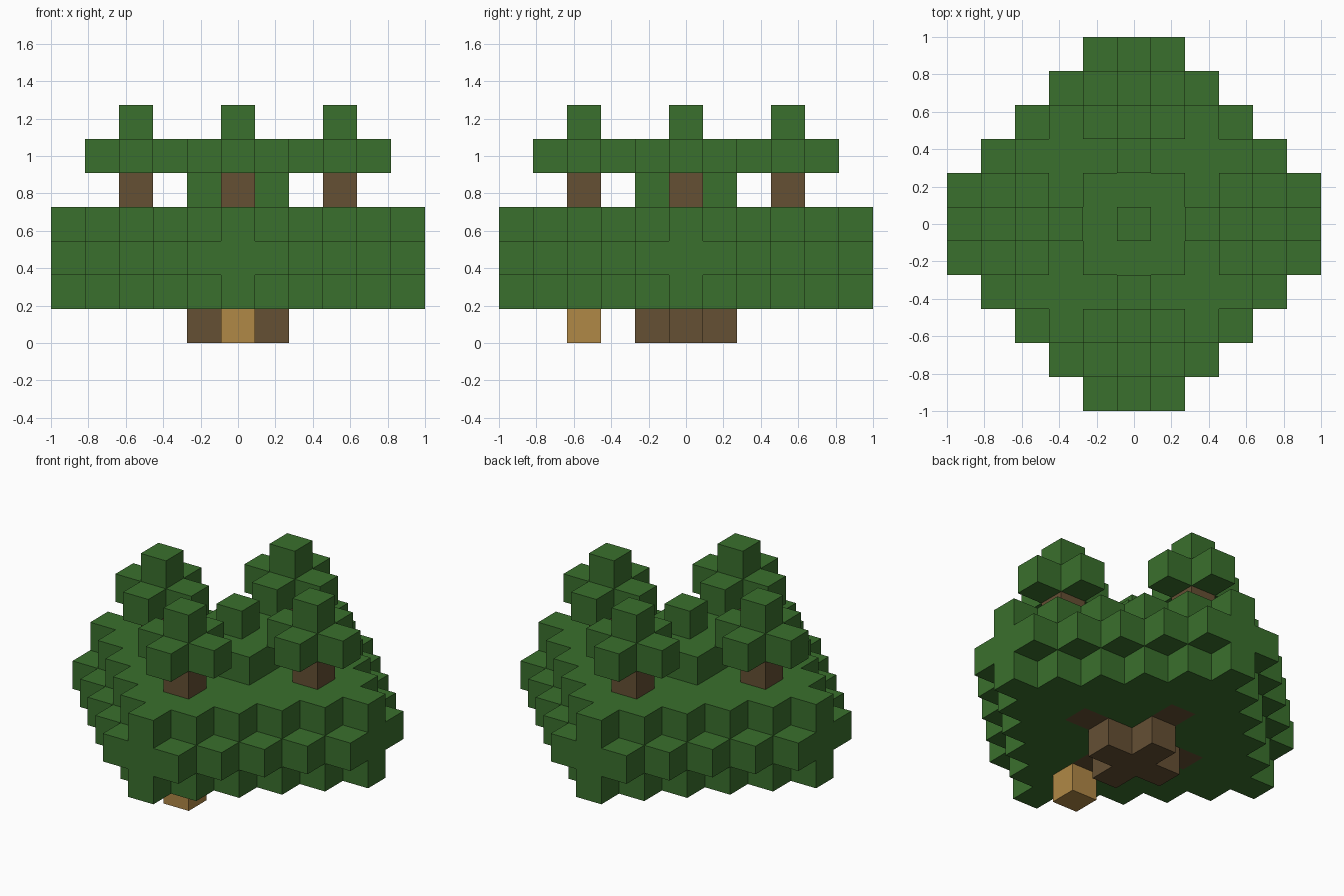
import bpy
import bmesh
from mathutils import Vector

if "Cube" in bpy.data.objects:
    bpy.data.objects.remove(bpy.data.objects["Cube"], do_unlink=True)

S = 2 / 11  # block size


def material(name, rgb):
    m = bpy.data.materials.new(name)
    m.use_nodes = True
    m.diffuse_color = (*rgb, 1)
    m.node_tree.nodes["Principled BSDF"].inputs["Base Color"].default_value = (*rgb, 1)
    return m


LEAF = material("leaf_green", (0.042, 0.162, 0.026))
BARK = material("bark_brown", (0.13, 0.08, 0.034))
TAN = material("light_wood", (0.434, 0.246, 0.061))

SIDES = [(1, 0), (-1, 0), (0, 1), (0, -1)]


def plus(cx, cy, z):
    return {(cx, cy, z)} | {(cx + dx, cy + dy, z) for dx, dy in SIDES}


def diamond(reach, z):
    r = range(-5, 6)
    return {(x, y, z) for x in r for y in r if abs(x) + abs(y) <= reach}


parts = []

# Trunk, with branches that spread out under the crown
trunk = plus(0, 0, 0)
branches = {(2 * dx, 2 * dy, 1) for dx, dy in SIDES}
parts += [("trunk", BARK, trunk), ("branches", BARK, branches)]

# Loose block on the ground in front
parts.append(("ground_block", TAN, {(0, -3, 0)}))

# Wide crown: three diamond layers, the middle one widest
crown = (diamond(5, 1) | diamond(6, 2) | diamond(5, 3)) - branches
parts.append(("crown", LEAF, crown))

# Low tuft in the middle of the crown
tuft = {(x, y, 4) for x in (-1, 0, 1) for y in (-1, 0, 1)} | {(0, 0, 5)}
parts.append(("centre_tuft", LEAF, tuft))

# Four small treetops, each on a stem
for (dx, dy), side in zip(SIDES, ("left", "right", "back", "front")):
    x, y = 3 * dx, 3 * dy
    parts.append((side + "_stem", BARK, {(x, y, 4)}))
    parts.append((side + "_treetop", LEAF, plus(x, y, 5) | {(x, y, 6)}))

solid = set().union(*(cells for _, _, cells in parts))


def build(name, mat, cells):
    """Join blocks into one mesh, keeping only the exposed faces."""
    bm = bmesh.new()
    for c in sorted(cells):
        centre = Vector(c) + Vector((0, 0, 0.5))
        for axis in range(3):
            for sign in (-1, 1):
                n = Vector((0, 0, 0))
                n[axis] = sign
                if tuple(int(a + b) for a, b in zip(c, n)) in solid:
                    continue
                u = Vector((0, 0, 0))
                u[(axis + 1) % 3] = 0.5
                v = n.cross(u)
                mid = centre + n / 2
                corners = (mid - u - v, mid + u - v, mid + u + v, mid - u + v)
                bm.faces.new([bm.verts.new(p * S) for p in corners])
    bmesh.ops.remove_doubles(bm, verts=bm.verts[:], dist=S / 100)
    mesh = bpy.data.meshes.new(name)
    bm.to_mesh(mesh)
    bm.free()
    mesh.materials.append(mat)
    bpy.context.collection.objects.link(bpy.data.objects.new(name, mesh))


for part in parts:
    build(*part)
